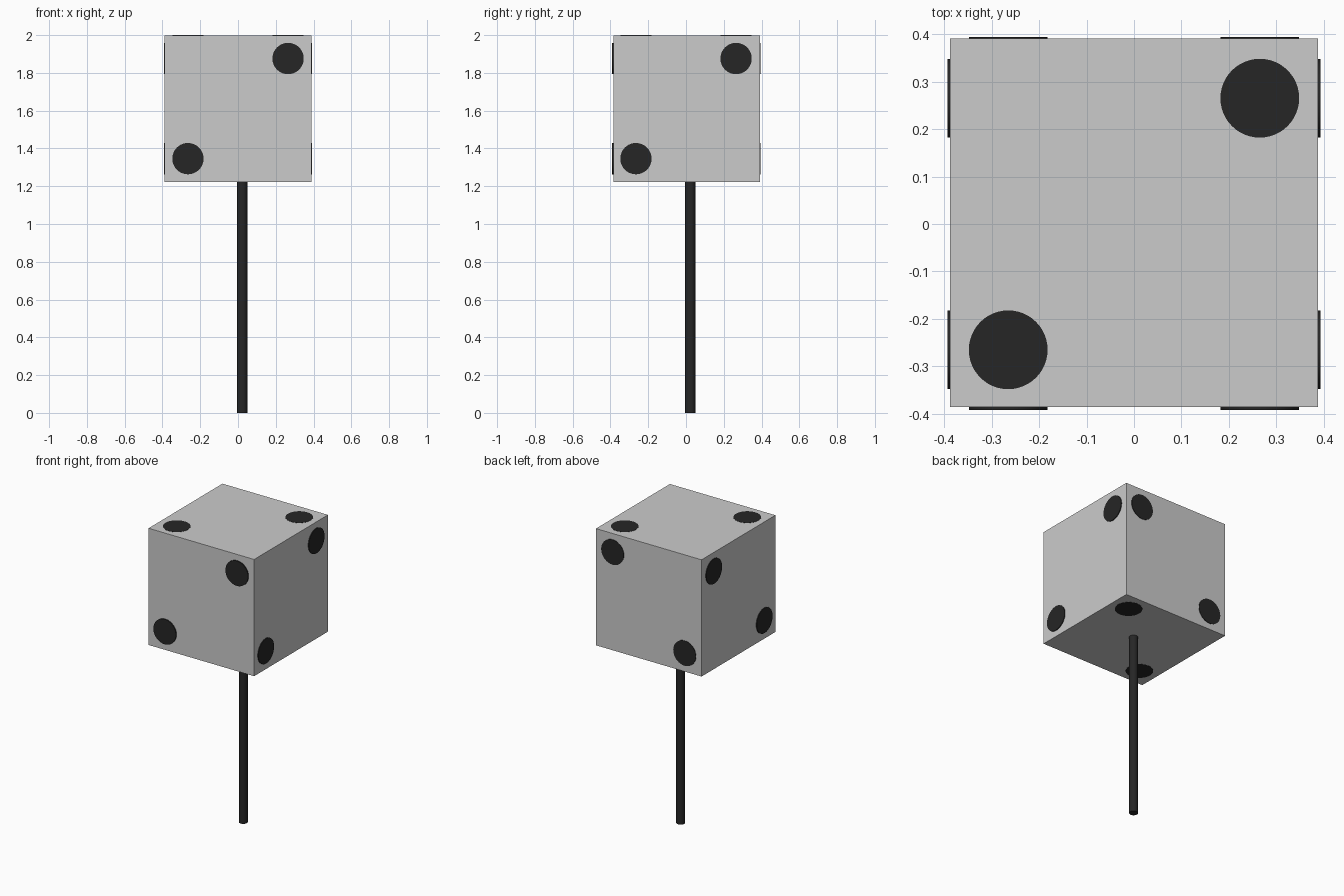
import bpy
from math import pi

old = bpy.data.objects.get("Cube")
if old:
    bpy.data.objects.remove(old, do_unlink=True)


def material(name, value):
    mat = bpy.data.materials.new(name)
    mat.use_nodes = True
    color = (value, value, value, 1)
    mat.diffuse_color = color
    mat.node_tree.nodes["Principled BSDF"].inputs["Base Color"].default_value = color
    return mat


grey = material("light grey", 0.6)
black = material("soft black", 0.019)

HALF = 0.388              # half the cube's edge
CENTER = (0, 0.003, 1.611)
OFFSET = 0.265            # spot distance from the face centre
PLATE = 0.009             # spot thickness, partly sunk into the cube


def cylinder(name, radius, depth, location, rotation=(0, 0, 0), sides=48):
    bpy.ops.mesh.primitive_cylinder_add(vertices=sides, radius=radius, depth=depth,
                                        location=location, rotation=rotation)
    obj = bpy.context.object
    obj.name = name
    obj.data.materials.append(black)
    bpy.ops.object.shade_smooth_by_angle()
    return obj


# Cube head
bpy.ops.mesh.primitive_cube_add(size=2 * HALF, location=CENTER)
head = bpy.context.object
head.name = "cube_head"
head.data.materials.append(grey)

# Two round spots at opposite corners of every face
turns = [(0, pi / 2, 0), (pi / 2, 0, 0), (0, 0, 0)]
middle = (0, 0, CENTER[2])
faces = [("right", "left"), ("front", "back"), ("bottom", "top")]
for axis, turn in enumerate(turns):
    for side, face in zip((-1, 1), faces[axis]):
        for corner, label in ((-1, "low"), (1, "high")):
            place = [middle[i] + corner * OFFSET for i in range(3)]
            reach = HALF + (0.001 if axis == 2 else 0.005)
            place[axis] = middle[axis] + side * (reach - PLATE / 2)
            if axis == 1:
                place[axis] += 0.001
            cylinder(f"{face}_spot_{label}", 0.083, PLATE, place, turn)

# Pole, slightly off centre below the cube
bottom = CENTER[2] - HALF
cylinder("pole", 0.027, bottom, (0.023, 0.023, bottom / 2), sides=32)
